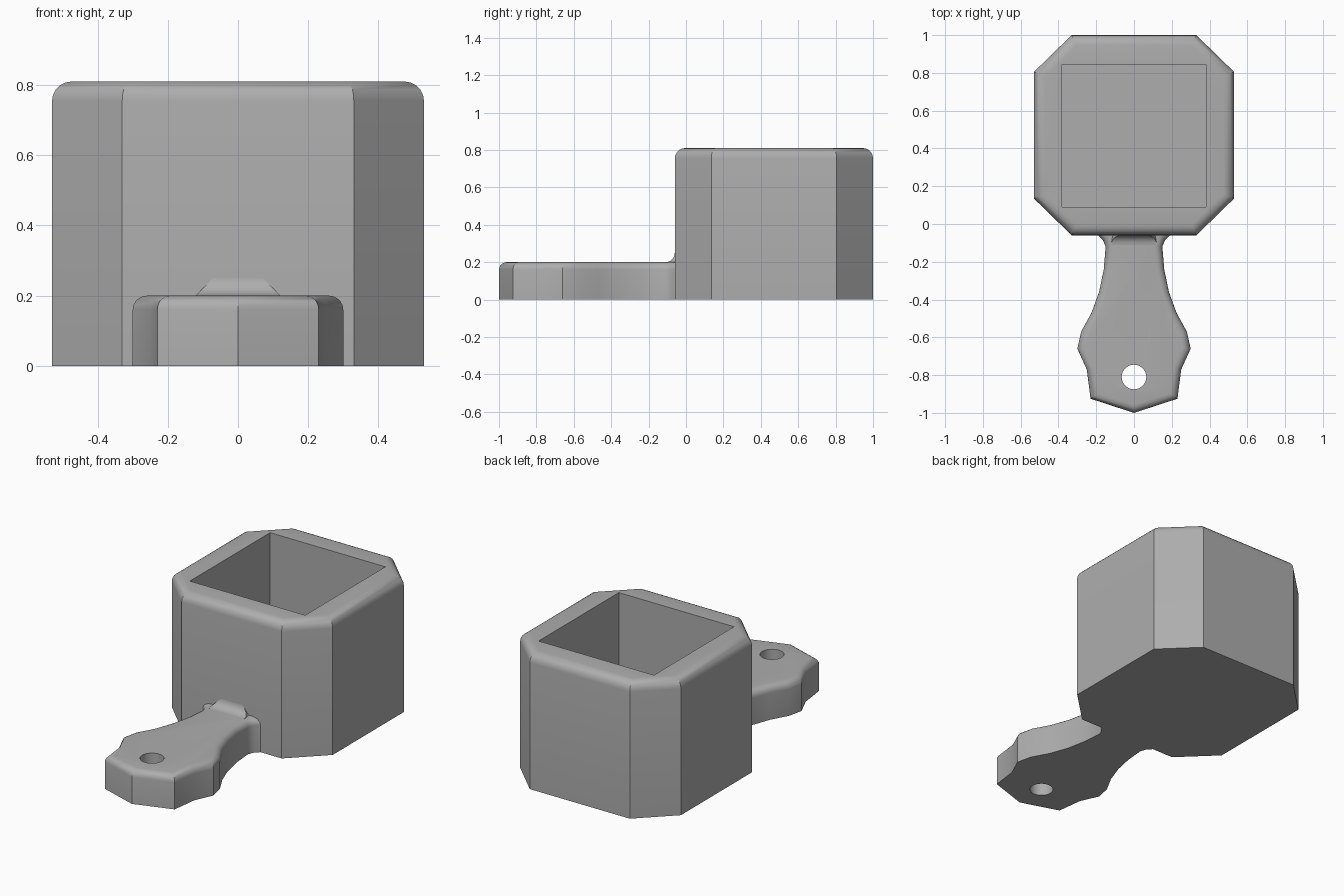
import bpy, bmesh, math
from mathutils import Vector

cube = bpy.data.objects.get("Cube")
if cube:
    bpy.data.objects.remove(cube, do_unlink=True)

grey = bpy.data.materials.new("plain grey")
grey.use_nodes = True
COLOUR = (0.42, 0.42, 0.42, 1)
grey.diffuse_color = COLOUR
grey.node_tree.nodes["Principled BSDF"].inputs["Base Color"].default_value = COLOUR


def finish(bm, name):
    bmesh.ops.recalc_face_normals(bm, faces=bm.faces[:])
    mesh = bpy.data.meshes.new(name)
    bm.to_mesh(mesh)
    bm.free()
    obj = bpy.data.objects.new(name, mesh)
    bpy.context.collection.objects.link(obj)
    mesh.materials.append(grey)
    return obj


def slab(name, outline, z0, z1, rounding=0):
    """Extrude a plan outline upward and round its top rim."""
    bm = bmesh.new()
    base = bm.faces.new([bm.verts.new((x, y, z0)) for x, y in outline])
    new = bmesh.ops.extrude_face_region(bm, geom=[base])["geom"]
    bmesh.ops.translate(bm, vec=(0, 0, z1 - z0),
                        verts=[g for g in new if isinstance(g, bmesh.types.BMVert)])
    if rounding:
        rim = [e for e in bm.edges if all(v.co.z > z1 - 0.001 for v in e.verts)]
        bmesh.ops.bevel(bm, geom=rim, offset=rounding, segments=5,
                        profile=0.5, affect='EDGES', clamp_overlap=False)
    return finish(bm, name)


def cut(target, cutter):
    mod = target.modifiers.new("cut", 'BOOLEAN')
    mod.operation, mod.solver, mod.object = 'DIFFERENCE', 'EXACT', cutter
    cutter.hide_render = True
    bpy.context.view_layer.objects.active = target
    bpy.ops.object.modifier_apply(modifier=mod.name)
    bpy.data.objects.remove(cutter, do_unlink=True)


def mirrored(half):
    """Close a right-hand outline with its mirror image."""
    return half + [(-x, y) for x, y in reversed(half) if x > 0]


# Cup: chamfered square block with a square hollow
cup = slab("cup", mirrored([(0.33, -0.06), (0.53, 0.135), (0.53, 0.805), (0.33, 1.0)]),
           0, 0.81, 0.055)
cut(cup, slab("hollow_cutter", mirrored([(0.38, 0.09), (0.38, 0.845)]), 0.09, 1))

# Handle: waisted neck, wide grip and shallow pointed end
handle = slab("handle", mirrored([
    (0, -1), (0.23, -0.925), (0.25, -0.77), (0.30, -0.66), (0.28, -0.57),
    (0.225, -0.47), (0.185, -0.36), (0.16, -0.24), (0.15, -0.12), (0.165, -0.085),
    (0.19, -0.06), (0.19, 0)]), 0, 0.2, 0.04)

# Hanging hole
bm = bmesh.new()
bmesh.ops.create_cone(bm, cap_ends=True, segments=32, radius1=0.065, radius2=0.065, depth=1)
bmesh.ops.translate(bm, verts=bm.verts[:], vec=(0, -0.81, 0.1))
cut(handle, finish(bm, "hole_cutter"))

# Concave fillet where the handle meets the cup
bm = bmesh.new()
R = 0.05
profile = [(-0.04, 0.18), (-0.06 - R, 0.18)]
profile += [(-0.06 - R + R * math.sin(a), 0.2 + R - R * math.cos(a))
            for a in (i * math.pi / 12 for i in range(7))] + [(-0.04, 0.2 + R)]
rows = [[bm.verts.new((side * (0.12 - max(z - 0.2, 0)), y, z)) for y, z in profile]
        for side in (-1, 1)]
for row in rows:
    bm.faces.new(row)
for i in range(len(profile)):
    j = (i + 1) % len(profile)
    bm.faces.new((rows[0][i], rows[0][j], rows[1][j], rows[1][i]))
fillet = finish(bm, "handle_fillet")

# Smooth the rounded rims, keep hard corners
for obj in (cup, handle, fillet):
    bpy.ops.object.select_all(action='DESELECT')
    obj.select_set(True)
    bpy.context.view_layer.objects.active = obj
    bpy.ops.object.shade_smooth_by_angle(angle=math.radians(30))
